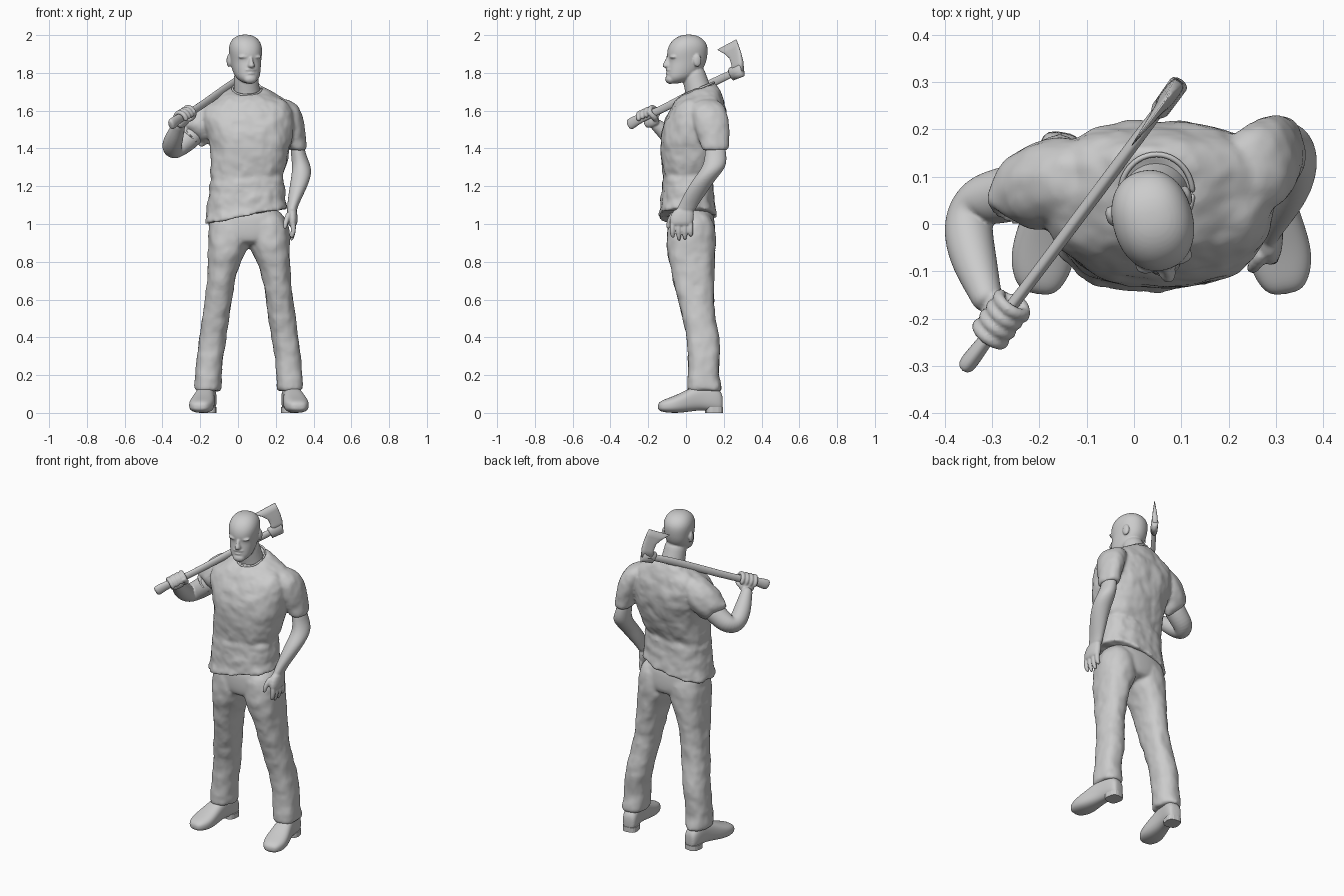
import bpy, bmesh, math
from mathutils import Vector, Matrix

folds = bpy.data.textures.new("cloth_folds", 'CLOUDS')
folds.noise_scale = 0.06


def add_object(name, bm):
    me = bpy.data.meshes.new(name)
    bm.to_mesh(me)
    bm.free()
    ob = bpy.data.objects.new(name, me)
    bpy.context.collection.objects.link(ob)
    return ob


def skin(name, rings, sub=1, cloth=0.0, mat=None, smooth=True):
    """Bridge equal-length point rings, cap the ends."""
    bm = bmesh.new()
    vs = [[bm.verts.new(p) for p in r] for r in rings]
    n = len(rings[0])
    for a, b in zip(vs, vs[1:]):
        for i in range(n):
            bm.faces.new((a[i], a[(i + 1) % n], b[(i + 1) % n], b[i]))
    bm.faces.new(vs[0])
    bm.faces.new(vs[-1])
    bmesh.ops.recalc_face_normals(bm, faces=bm.faces)
    for f in bm.faces:
        f.smooth = smooth
    if mat:
        bm.transform(mat)
    ob = add_object(name, bm)
    if sub:
        m = ob.modifiers.new("smooth", 'SUBSURF')
        m.levels = m.render_levels = sub
    if cloth:
        d = ob.modifiers.new("folds", 'DISPLACE')
        d.texture, d.strength = folds, cloth
    return ob


def loft(name, secs, n=20, p=2.3, **kw):
    """Sections: x0, x1, y0, y1, z and optional tilt in x and y."""
    rings = []
    for s in secs:
        x0, x1, y0, y1, z = s[:5]
        tx, ty = s[5:] if len(s) > 5 else (0, 0)
        ring = []
        for i in range(n):
            a = 2 * math.pi * (i + 0.5) / n
            c, q = math.cos(a), math.sin(a)
            dx = math.copysign(abs(c) ** (2 / p), c) * (x1 - x0) / 2
            dy = math.copysign(abs(q) ** (2 / p), q) * (y1 - y0) / 2
            ring.append(((x0 + x1) / 2 + dx, (y0 + y1) / 2 + dy, z + tx * dx + ty * dy))
        rings.append(ring)
    return skin(name, rings, **kw)


def tube(name, pts, n=12, k=1.0, ref=(0, 0, 1), **kw):
    """Points: x, y, z, radius; k flattens the tube sideways."""
    P = [Vector(p[:3]) for p in pts]
    rings = []
    for i, p in enumerate(P):
        t = (P[min(i + 1, len(P) - 1)] - P[max(i - 1, 0)]).normalized()
        s = t.cross(Vector(ref)).normalized()
        u = s.cross(t)
        rings.append([p + (s * (math.cos(2 * math.pi * j / n) * k) + u * math.sin(2 * math.pi * j / n)) * pts[i][3]
                      for j in range(n)])
    return skin(name, rings, **kw)


def blob(name, loc, size, mat):
    bm = bmesh.new()
    bmesh.ops.create_uvsphere(bm, u_segments=16, v_segments=10, radius=1,
                              matrix=mat @ Matrix.Translation(loc) @ Matrix.Diagonal((*size, 1)))
    return add_object(name, bm)


def fuse(name, parts, voxel, soften):
    """Melt overlapping parts into one continuous smooth surface."""
    bpy.context.view_layer.update()
    dg = bpy.context.evaluated_depsgraph_get()
    bm = bmesh.new()
    for ob in parts:
        bm.from_mesh(bpy.data.meshes.new_from_object(ob.evaluated_get(dg)))
    for ob in parts:
        bpy.data.objects.remove(ob)
    ob = add_object(name, bm)
    r = ob.modifiers.new("melt", 'REMESH')
    r.mode, r.voxel_size, r.use_smooth_shade = 'VOXEL', voxel, True
    m = ob.modifiers.new("soften", 'SMOOTH')
    m.iterations = soften


# head, turned slightly towards +x
HM = Matrix.Translation((0.042, 0, 0)) @ Matrix.Rotation(0.27, 4, 'Z')
head = [(.025, -.09, -.035, 1.742), (.06, -.107, .03, 1.77), (.07, -.105, .07, 1.80),
        (.076, -.103, .098, 1.83), (.08, -.096, .11, 1.862), (.083, -.103, .115, 1.888), (.087, -.101, .118, 1.92),
        (.084, -.09, .114, 1.95), (.07, -.068, .095, 1.977), (.047, -.038, .066, 1.995), (.018, -.005, .033, 2.003)]
skull = loft("skull", [(-w, w, f, b, z) for w, f, b, z in head], p=2.2, mat=HM, sub=2)
bridge = [(.01, -.108, 1.89), (.012, -.12, 1.858), (.023, -.137, 1.838), (.017, -.122, 1.825)]
nose = loft("nose", [(-w, w, y, -.07, z) for w, y, z in bridge], n=10, p=2, mat=HM)
neck = tube("neck", [(.05, .08, 1.62, .08), (.047, .068, 1.70, .071), (.042, .045, 1.77, .066),
                     (.042, .035, 1.83, .06)], n=16, ref=(0, 1, 0), sub=2)
parts = [skull, nose, neck]
parts.append(blob("beard", (0, -.086, 1.767), (.036, .027, .026), HM))
parts.append(blob("moustache", (0, -.094, 1.816), (.032, .016, .008), HM))
parts.append(blob("lower_lip", (0, -.098, 1.797), (.022, .013, .006), HM))
for s in (-1, 1):
    parts.append(blob("brow", (s * .034, -.081, 1.884), (.03, .018, .008), HM))
    parts.append(blob("eye", (s * .032, -.077, 1.866), (.014, .012, .007), HM))
    parts.append(blob("ear", (s * .083, .04, 1.865), (.011, .022, .034), HM))
fuse("head", parts, .0055, 2)

# shirt: upper body, then a slanted hem with waist rolls, then sleeves
body = [(-.02, .11, .01, .135, 1.71, 0, .3), (-.035, .13, -.018, .15, 1.717, 0, .38),
        (-.075, .17, -.038, .175, 1.697, 0, .25), (-.16, .265, -.06, .195, 1.655, 0, .08),
        (-.205, .30, -.088, .215, 1.60), (-.19, .30, -.122, .22, 1.53), (-.155, .285, -.138, .21, 1.45),
        (-.142, .268, -.133, .186, 1.36), (-.15, .25, -.128, .158, 1.28)]
for i, z in enumerate((1.245, 1.22, 1.185, 1.13, 1.10, 1.045, 1.04)):
    g = (1.28 - z) * .1 + (-.01, .004, -.006, .004, -.003, .006, .004)[i]
    body.append((-.147 - g, .24 + g * .7, -.122 - g * .8, .14 + g * .8, z, .05 + (1.28 - z) * .6, 0))
body.append((-.15, .23, -.11, .13, 1.045, .19, 0))
trunk = loft("shirt_body", body, n=32, p=2.5, sub=2, cloth=.02)
sl = loft("left_sleeve", [(.19, .26, .06, .15, 1.66), (.18, .308, .03, .195, 1.64), (.19, .337, .018, .22, 1.59),
                          (.225, .352, .035, .233, 1.53), (.25, .356, .065, .234, 1.46),
                          (.263, .368, .08, .228, 1.39), (.285, .345, .11, .2, 1.392)], p=2.1, sub=2, cloth=.014)
sr = tube("right_sleeve", [(-.06, .10, 1.62, .07), (-.13, .097, 1.592, .092), (-.19, .085, 1.54, .096),
                           (-.25, .06, 1.463, .087), (-.253, .059, 1.46, .085),
                           (-.245, .06, 1.468, .05)], n=20, sub=2, cloth=.016)
fuse("shirt", [trunk, sl, sr], .0085, 3)
tube("collar", [(.0475 + .077 * math.cos(a), .065 + .083 * math.sin(a), 1.716 + .034 * math.sin(a), .007)
                for a in [i * math.pi / 12 for i in range(25)]], n=6)

# trousers and shoes, mirrored about the hips
C = .058
leg = [(.2, -.02, -.09, .14, 1.08), (.217, -.01, -.105, .16, .93),
       (.218, .01, -.10, .157, .86), (.217, .045, -.09, .152, .8), (.223, .075, -.068, .15, .7),
       (.233, .09, -.045, .147, .6), (.247, .103, -.02, .152, .5), (.264, .12, .004, .18, .4),
       (.276, .136, .01, .18, .3), (.284, .147, .01, .17, .2), (.292, .143, 0, .198, .115),
       (.27, .165, .03, .17, .115)]
shoe = [(.025, .02, .045, -.15), (.048, .006, .064, -.135), (.067, .0, .08, -.09), (.067, -.001, .1, -.04),
        (.056, .006, .13, .02), (.047, .015, .155, .08), (.047, .008, .155, .14), (.042, .005, .12, .182),
        (.027, .02, .09, .196)]
parts = [loft("trouser_seat", [(-.15, .235, -.09, .14, 1.1), (-.162, .252, -.102, .155, 1.0),
                               (-.15, .262, -.1, .158, .93), (-.03, .145, -.085, .14, .885)], n=24, sub=2)]
for s, side in ((-1, "right"), (1, "left")):
    parts.append(loft("trouser_leg", [(C + s * o, C + s * i, f, b, z) for o, i, f, b, z in leg],
                      n=24, sub=2, cloth=.016))
    SM = Matrix.Translation((C + s * .24, 0, 0)) @ Matrix.Rotation(s * .16, 4, 'Z')
    loft(side + "_shoe", [(-w, w, z0, z1, -y) for w, z0, z1, y in shoe], n=20, p=2.6, sub=2,
         mat=SM @ Matrix.Rotation(math.pi / 2, 4, 'X'))
    loft(side + "_heel", [(-.044, .044, .105, .197, z) for z in (0, .03)], n=16, p=3, sub=0, smooth=False, mat=SM)
fuse("trousers", parts, .009, 4)

# left arm, hanging
arm = loft("arm", [(.275, .345, .10, .205, 1.44), (.28, .362, .10, .217, 1.36), (.287, .392, .088, .215, 1.30),
                   (.28, .386, .037, .16, 1.24), (.266, .35, -.01, .106, 1.16), (.26, .315, -.044, .057, 1.09),
                   (.255, .312, -.06, .045, 1.06)], n=16, p=2, sub=2)
palm = loft("palm", [(.262, .31, -.05, .04, 1.09), (.256, .315, -.085, .045, 1.05), (.262, .317, -.09, .04, 1.01),
                     (.268, .308, -.085, .032, .985)], n=16)
thumb = tube("thumb", [(.275, -.055, 1.065, .018), (.258, -.084, 1.03, .016), (.25, -.094, .995, .014),
                       (.248, -.094, .972, .01)], n=8, ref=(0, 1, 0))
parts = [arm, palm, thumb]
for i, tip in enumerate((.925, .908, .912, .935)):
    y = -.072 + i * .032
    parts.append(tube("finger", [(.288, y, 1.02, .016), (.295, y, .975, .016), (.29, y, .945, .014),
                                 (.28, y + .005, tip, .01)], n=8, ref=(0, 1, 0)))
fuse("left_arm", parts, .0055, 2)

# axe
tube("axe_handle", [(-.358, -.305, 1.522, .026), (-.35, -.293, 1.53, .033), (-.322, -.257, 1.552, .027),
                    (-.28, -.2, 1.576, .022), (-.225, -.13, 1.606, .021), (-.12, .01, 1.68, .023),
                    (-.01, .157, 1.758, .023), (.103, .308, 1.825, .02)], k=.62, sub=2)
tube("axe_eye", [(.053, .238, 1.792, .03), (.055, .241, 1.794, .036), (.094, .295, 1.817, .038),
                 (.096, .298, 1.818, .03)], k=.55, sub=0)
AM = Matrix.Translation((-.129, 0, 0)) @ Matrix.Rotation(-math.atan2(.6, .8), 4, 'Z')
blade = [(.018, .24, .303, 1.80, .3), (.016, .245, .3, 1.85, .3), (.012, .232, .291, 1.89, .35),
         (.008, .205, .28, 1.92, .42), (.002, .165, .267, 1.95, .43)]
loft("axe_blade", [(-t, t, a / .8, b / .8, z, 0, k) for t, a, b, z, k in blade], n=16, p=3.5, sub=0, mat=AM)

# right arm, bent up, with the hand wrapped round the handle
h = Vector((.09, .125, .058)).normalized()
out = h.cross(Vector((0, 0, 1))).normalized()
up = out.cross(h)
grip = Vector((-.28, -.2, 1.573))


def at(along, o, u, r):
    return (*(grip + h * along + out * o + up * u), r)


arm = tube("arm", [(-.2, .08, 1.51, .062), (-.27, .062, 1.443, .061), (-.325, .05, 1.405, .058),
                   (-.35, .018, 1.392, .054), (-.35, -.035, 1.422, .054), (-.333, -.095, 1.47, .047),
                   (-.315, -.145, 1.515, .035), (-.305, -.175, 1.54, .032)], n=16, sub=2)
palm = tube("palm", [at(-.055, -.018, -.03, .024), at(0, -.024, -.032, .036), at(.045, -.02, -.03, .026)], k=.75)
thumb = tube("thumb", [at(.03, -.02, -.034, .018), at(.045, .015, -.03, .017), at(.04, .036, 0, .015),
                       at(.03, .04, .02, .01)], n=8, ref=h)
parts = [arm, palm, thumb]
arc = [math.radians(215 - j * 40) for j in range(7)]
for i in range(4):
    parts.append(tube("finger", [at(-.042 + i * .027, .035 * math.cos(a), .037 * math.sin(a), .0145) for a in arc],
                      n=8, ref=h))
fuse("right_arm", parts, .005, 1)
